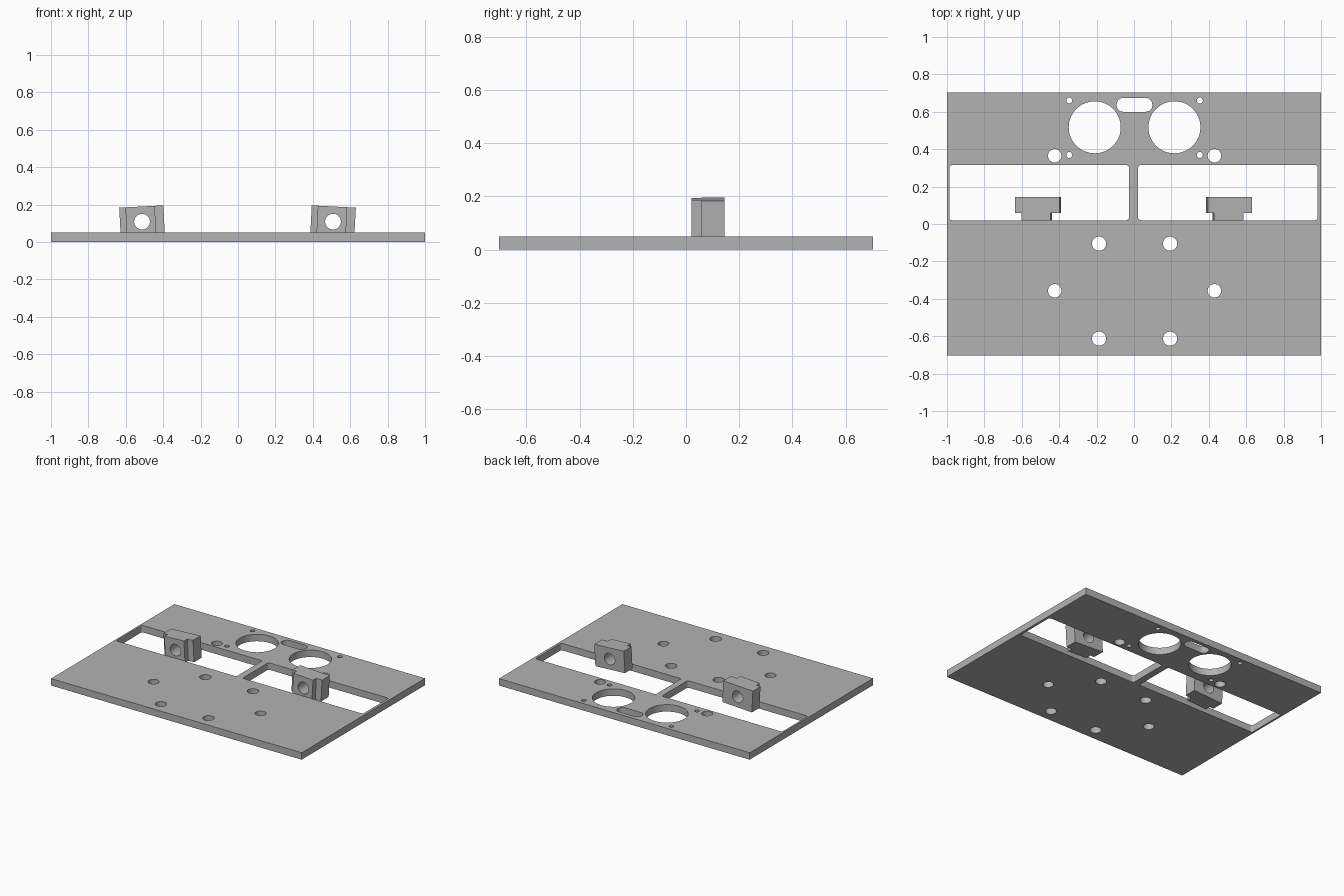
import bpy, bmesh
from math import cos, sin, pi, radians
from mathutils import Matrix

cube = bpy.data.objects.get("Cube")
if cube:
    bpy.data.objects.remove(cube, do_unlink=True)

grey = bpy.data.materials.new("plain grey")
grey.use_nodes = True
GREY = (0.45, 0.45, 0.45, 1)
grey.diffuse_color = GREY
grey.node_tree.nodes["Principled BSDF"].inputs["Base Color"].default_value = GREY


def rect(x0, x1, y0, y1, r=0.0, steps=6):
    """Rectangle outline with optional rounded corners."""
    if r == 0:
        return [(x0, y0), (x1, y0), (x1, y1), (x0, y1)]
    centres = [(x1 - r, y1 - r), (x0 + r, y1 - r), (x0 + r, y0 + r), (x1 - r, y0 + r)]
    return [(cx + r * cos((q + k / steps) * pi / 2), cy + r * sin((q + k / steps) * pi / 2))
            for q, (cx, cy) in enumerate(centres) for k in range(steps + 1)]


def circle(x, y, r, n=32):
    return [(x + r * cos(2 * pi * k / n), y + r * sin(2 * pi * k / n)) for k in range(n)]


def sheet(name, outlines, depth, matrix):
    """Extruded sheet: first outline is the edge, the rest are holes."""
    curve = bpy.data.curves.new(name + "_outline", "CURVE")
    curve.dimensions = "2D"
    curve.fill_mode = "BOTH"
    curve.extrude = depth / 2
    for points in outlines:
        spline = curve.splines.new("POLY")
        spline.points.add(len(points) - 1)
        for p, (x, y) in zip(spline.points, points):
            p.co = (x, y, 0, 1)
        spline.use_cyclic_u = True
    temp = bpy.data.objects.new(name + "_temp", curve)
    bpy.context.collection.objects.link(temp)
    bpy.context.view_layer.update()
    graph = bpy.context.evaluated_depsgraph_get()
    mesh = bpy.data.meshes.new_from_object(temp.evaluated_get(graph))
    bpy.data.objects.remove(temp, do_unlink=True)
    bpy.data.curves.remove(curve)
    bm = bmesh.new()
    bm.from_mesh(mesh)
    bmesh.ops.remove_doubles(bm, verts=bm.verts, dist=1e-5)
    bmesh.ops.transform(bm, matrix=matrix, verts=bm.verts)
    bmesh.ops.recalc_face_normals(bm, faces=bm.faces)
    bm.to_mesh(mesh)
    bm.free()
    mesh.name = name
    mesh.materials.clear()
    mesh.materials.append(grey)
    obj = bpy.data.objects.new(name, mesh)
    bpy.context.collection.objects.link(obj)
    bpy.ops.object.select_all(action="DESELECT")
    obj.select_set(True)
    bpy.context.view_layer.objects.active = obj
    bpy.ops.object.shade_smooth_by_angle(angle=radians(30))
    return obj


# Base plate with two windows, a slot and round holes
T = 0.05
outlines = [rect(-1, 1, -0.703, 0.703),
            rect(-0.987, -0.027, 0.02, 0.315, 0.015),
            rect(0.022, 0.982, 0.02, 0.315, 0.015),
            rect(-0.093, 0.098, 0.6, 0.674, 0.035)]
for side in (-1, 1):
    def hole(x, y, r, n=32):
        outlines.append(circle(side * x + 0.003, y, r, n))
    hole(0.213, 0.517, 0.139, 64)
    for y in (0.369, 0.66):
        hole(0.349, y, 0.016)
    for y in (0.365, -0.357):
        hole(0.427, y, 0.036)
    for y in (-0.105, -0.613):
        hole(0.19, y, 0.038)
sheet("base_plate", outlines, T, Matrix.Translation((0, 0, T / 2)))

# Tilted, bored bearing blocks: a wide body with a narrower front boss
stand = Matrix.Rotation(pi / 2, 4, "X")
bore = circle(0, 0, 0.042)
for name, x, tilt in (("right", -0.513, -3), ("left", 0.508, 3)):
    lean = Matrix.Rotation(radians(tilt), 4, "Y")
    for part, x0, x1, y0, y1 in (("body", -0.118, 0.118, 0.058, 0.145),
                                 ("boss", -0.085, 0.072, 0.02, 0.058)):
        place = Matrix.Translation((x, (y0 + y1) / 2, 0.109)) @ lean @ stand
        sheet(f"{name}_block_{part}", [rect(x0, x1, -0.075, 0.081), bore], y1 - y0, place)
